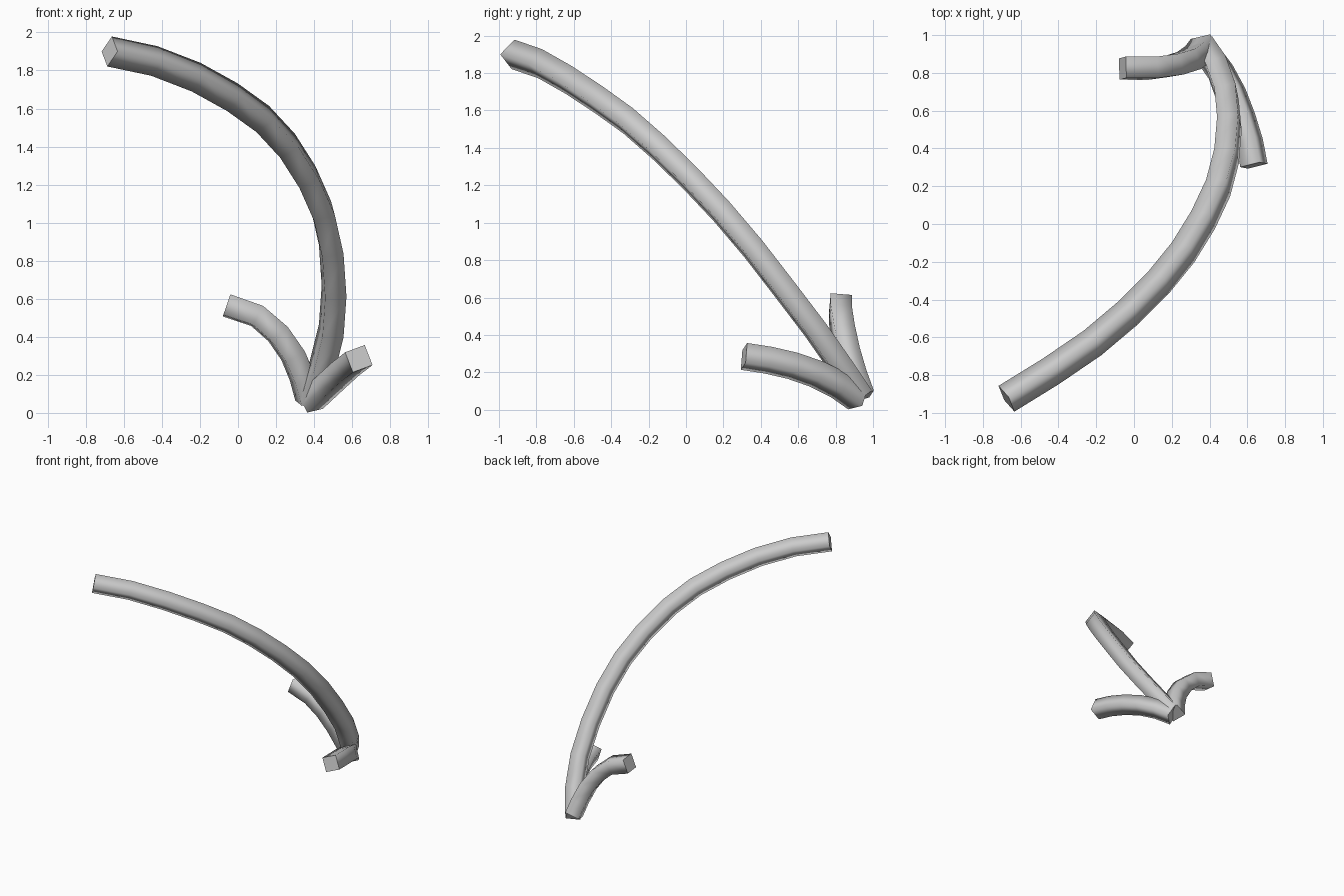
import bpy, bmesh, math
from mathutils import Vector, Matrix

cube = bpy.data.objects.get("Cube")
if cube:
    bpy.data.objects.remove(cube, do_unlink=True)

grey = bpy.data.materials.new("light_grey")
grey.use_nodes = True
grey.diffuse_color = (0.6, 0.6, 0.6, 1)
grey.node_tree.nodes["Principled BSDF"].inputs["Base Color"].default_value = (0.6, 0.6, 0.6, 1)

RADIUS = 0.08
SIDES = 4


def sweep(name, points, roll):
    """Sweep a four-sided section along a path without twisting it."""
    pts = [Vector(p) for p in points]
    bm = bmesh.new()
    rings = []
    tangent = (pts[1] - pts[0]).normalized()
    side = tangent.cross(Vector((0, 0, 1))).normalized()
    side = Matrix.Rotation(math.radians(roll), 3, tangent) @ side
    for i, p in enumerate(pts):
        new = (pts[min(i + 1, len(pts) - 1)] - pts[max(i - 1, 0)]).normalized()
        side = tangent.rotation_difference(new) @ side
        tangent = new
        rings.append([bm.verts.new(p + Matrix.Rotation(math.tau * k / SIDES, 3, tangent) @ side * RADIUS)
                      for k in range(SIDES)])
    for a, b in zip(rings, rings[1:]):
        for k in range(SIDES):
            n = (k + 1) % SIDES
            bm.faces.new((a[k], a[n], b[n], b[k])).smooth = True
    # Flat end caps
    caps = [bm.faces.new(rings[0]), bm.faces.new(rings[-1])]
    bmesh.ops.recalc_face_normals(bm, faces=bm.faces)
    for cap in caps:
        for edge in cap.edges:
            edge.smooth = False
    mesh = bpy.data.meshes.new(name)
    bm.to_mesh(mesh)
    bm.free()
    mesh.materials.append(grey)
    obj = bpy.data.objects.new(name, mesh)
    bpy.context.collection.objects.link(obj)
    return obj


# Long curved shaft, from the free end down to the tip
sweep("arrow_shaft", [
    (-0.675, -0.925, 1.90), (-0.44, -0.78, 1.85), (-0.22, -0.63, 1.765),
    (-0.03, -0.47, 1.66), (0.13, -0.31, 1.545), (0.26, -0.15, 1.405),
    (0.365, 0.02, 1.24), (0.445, 0.19, 1.06), (0.49, 0.36, 0.86),
    (0.505, 0.53, 0.64), (0.49, 0.69, 0.43), (0.44, 0.83, 0.23),
    (0.37, 0.93, 0.08)], 0)

# Two short curved barbs, each from its free end to the tip
sweep("front_barb", [
    (0.635, 0.31, 0.285), (0.61, 0.44, 0.265), (0.57, 0.57, 0.235),
    (0.52, 0.70, 0.19), (0.455, 0.82, 0.13), (0.38, 0.92, 0.06)], 25)
sweep("side_barb", [
    (-0.06, 0.825, 0.565), (0.10, 0.825, 0.51), (0.21, 0.84, 0.415),
    (0.29, 0.865, 0.30), (0.34, 0.90, 0.18), (0.37, 0.94, 0.07)], 40)
